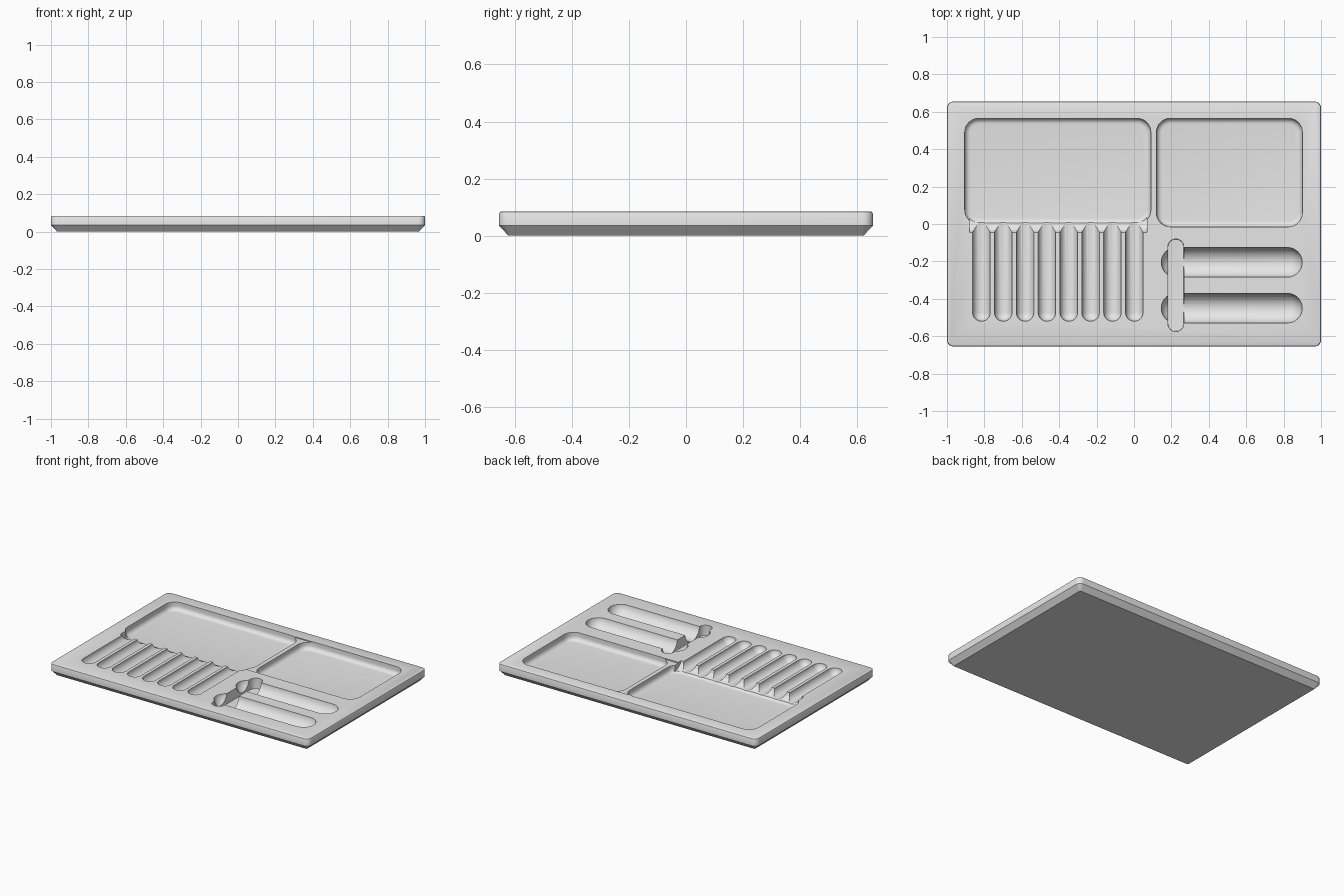
import bpy, bmesh
from math import sin, cos, pi, radians
from mathutils import Vector

old = bpy.data.objects.get("Cube")
if old:
    bpy.data.objects.remove(old, do_unlink=True)

TOP = 0.085
FLOOR = 0.03

grey = bpy.data.materials.new("plain grey")
grey.use_nodes = True
grey.diffuse_color = (0.8, 0.8, 0.8, 1)
grey.node_tree.nodes["Principled BSDF"].inputs["Base Color"].default_value = (0.8, 0.8, 0.8, 1)


def loft(name, rings):
    """Skin a closed solid through rings of equal point count."""
    bm = bmesh.new()
    loops = [[bm.verts.new(p) for p in ring] for ring in rings]
    n = len(loops[0])
    for a, b in zip(loops, loops[1:]):
        for i in range(n):
            j = (i + 1) % n
            bm.faces.new((a[i], a[j], b[j], b[i]))
    bm.faces.new(loops[0])
    bm.faces.new(loops[-1])
    bmesh.ops.recalc_face_normals(bm, faces=bm.faces)
    mesh = bpy.data.meshes.new(name)
    bm.to_mesh(mesh)
    bm.free()
    mesh.materials.append(grey)
    ob = bpy.data.objects.new(name, mesh)
    bpy.context.collection.objects.link(ob)
    return ob


def round_rect(x0, x1, y0, y1, radius, inset, z, steps=8):
    """Rounded rectangle outline, shrunk by an inset."""
    r = max(radius - inset, 0.006)
    x0, x1, y0, y1 = x0 + inset, x1 - inset, y0 + inset, y1 - inset
    corners = [(x1 - r, y1 - r), (x0 + r, y1 - r), (x0 + r, y0 + r), (x1 - r, y0 + r)]
    ring = []
    for q, (cx, cy) in enumerate(corners):
        for k in range(steps + 1):
            a = (q + k / steps) * pi / 2
            ring.append(Vector((cx + r * cos(a), cy + r * sin(a), z)))
    return ring


def pocket(name, x0, x1, y0, y1, radius, floor, fillet):
    """Rounded recess cutter with a filleted floor."""
    layers = [(0, TOP + 0.05)]
    for k in range(7):
        a = k / 6 * pi / 2
        layers.append((fillet * (1 - cos(a)), floor + fillet * (1 - sin(a))))
    return loft(name, [round_rect(x0, x1, y0, y1, radius, i, z) for i, z in layers])


def capsule(name, start, end, radius, steps=8, sides=48):
    """Round ended rod cutter."""
    start, end = Vector(start), Vector(end)
    axis = (end - start).normalized()
    side = axis.cross(Vector((0, 0, 1)))
    up = side.cross(axis)
    rings = []
    for centre, sign in ((start, -1), (end, 1)):
        for k in range(steps + 1):
            t = (1 - k / steps if sign < 0 else k / steps) * radians(88)
            c = centre + axis * sign * radius * sin(t)
            r = radius * cos(t)
            rings.append([c + (side * cos(2 * pi * i / sides) + up * sin(2 * pi * i / sides)) * r
                          for i in range(sides)])
    return loft(name, rings)


# Tray body with undercut base and softened top rim
body_layers = [(0.033, 0), (0, 0.035), (0, 0.077), (0.0025, 0.0825), (0.008, TOP)]
tray = loft("organiser_tray",
            [round_rect(-1, 1, -0.655, 0.655, 0.035, i, z) for i, z in body_layers])

# Two large compartments
cutters = [
    pocket("left_compartment", -0.905, 0.09, 0, 0.565, 0.075, FLOOR, 0.03),
    pocket("right_compartment", 0.12, 0.9, -0.015, 0.565, 0.075, FLOOR, 0.03),
]

# Lowered top of the divider between them
cutters.append(loft("divider_relief", [
    [(x, y, z) for x, y in ((0.05, -0.014), (0.19, -0.014), (0.19, 0.564), (0.05, 0.564))]
    for z in (TOP - 0.007, TOP + 0.04)]))

# Sloped lip where the narrow grooves meet the compartment
lip = [(-0.045, 0.12), (-0.045, 0.083), (-0.034, 0.062), (-0.012, 0.047),
       (0.012, 0.04), (0.05, 0.04), (0.05, 0.12)]
cutters.append(loft("groove_lip", [[(x, y, z) for y, z in lip] for x in (-0.88, 0.069)]))

# Eight narrow grooves
for i in range(8):
    x = -0.816 + i * 0.1168
    cutters.append(capsule("narrow_groove", (x, -0.473, TOP + 0.001), (x, 0.06, TOP + 0.001), 0.047))

# Two wide troughs and the finger slot across their ends
for y in (-0.205, -0.45):
    cutters.append(capsule("wide_trough", (0.225, y, TOP + 0.008), (0.82, y, TOP + 0.008), 0.08))
cutters.append(pocket("finger_slot", 0.181, 0.266, -0.575, -0.08, 0.0424, 0.012, 0.004))

# Carve every recess, then keep only the finished tray
for c in cutters:
    c.hide_render = True
    mod = tray.modifiers.new(c.name, 'BOOLEAN')
    mod.operation = 'DIFFERENCE'
    mod.solver = 'EXACT'
    mod.object = c
deps = bpy.context.evaluated_depsgraph_get()
carved = bpy.data.meshes.new_from_object(tray.evaluated_get(deps))
tray.modifiers.clear()
tray.data = carved
for c in cutters:
    bpy.data.objects.remove(c, do_unlink=True)

# Smooth curved walls while keeping crisp rims
bpy.ops.object.select_all(action='DESELECT')
tray.select_set(True)
bpy.context.view_layer.objects.active = tray
bpy.ops.object.shade_smooth_by_angle(angle=radians(30))
